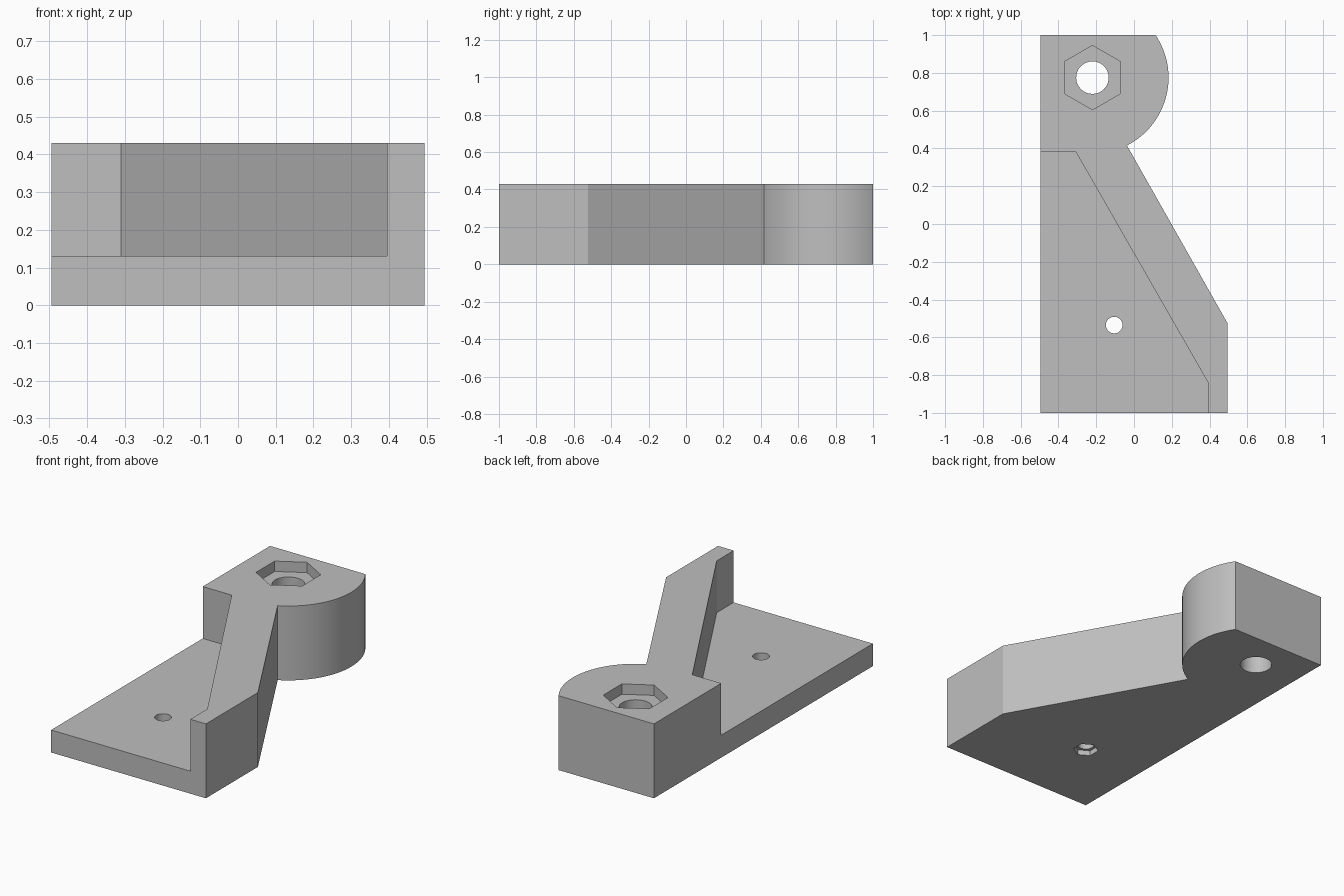
import bpy, bmesh
from math import sin, cos, pi, atan2

cube = bpy.data.objects.get("Cube")
if cube:
    bpy.data.objects.remove(cube, do_unlink=True)

HEIGHT = 0.43
PLATE = 0.13
BOSS = (-0.22, 0.775)
SCREW = (-0.105, -0.535)

grey = bpy.data.materials.new("Plain grey")
grey.use_nodes = True
grey.diffuse_color = (0.52, 0.52, 0.52, 1)
grey.node_tree.nodes["Principled BSDF"].inputs["Base Color"].default_value = grey.diffuse_color


def prism(name, outline, z0, z1):
    """Extrude a counter-clockwise outline from z0 to z1."""
    bm = bmesh.new()
    base = bm.faces.new([bm.verts.new((x, y, z0)) for x, y in outline])
    ext = bmesh.ops.extrude_face_region(bm, geom=[base])
    top = [v for v in ext["geom"] if isinstance(v, bmesh.types.BMVert)]
    bmesh.ops.translate(bm, verts=top, vec=(0, 0, z1 - z0))
    bmesh.ops.recalc_face_normals(bm, faces=bm.faces)
    mesh = bpy.data.meshes.new(name)
    bm.to_mesh(mesh)
    bm.free()
    mesh.materials.append(grey)
    obj = bpy.data.objects.new(name, mesh)
    bpy.context.collection.objects.link(obj)
    return obj


def arc(centre, radius, a0, a1, steps):
    angles = [a0 + (a1 - a0) * i / steps for i in range(steps + 1)]
    return [(centre[0] + radius * cos(a), centre[1] + radius * sin(a)) for a in angles]


def polygon(centre, radius, sides):
    return arc(centre, radius, pi / 2, pi / 2 + 2 * pi, sides)[:-1]


# Full-height body: base, slanted wall and rounded boss in one outline
boss_arc = arc(BOSS, 0.403, atan2(-0.36, 0.183), atan2(0.225, 0.334), 32)
boss_arc[-1] = (boss_arc[-1][0], 1.0)
outline = [(-0.495, -1), (0.495, -1), (0.495, -0.525)] + boss_arc + [(-0.495, 1)]
bracket = prism("bracket", outline, 0, HEIGHT)

# Cutters: open shelf, bolt hole with nut pocket, screw hole with nut pocket below
shelf = [(-0.6, -1.1), (0.395, -1.1), (0.395, -0.845), (-0.31, 0.385), (-0.6, 0.385)]
cutters = [
    prism("shelf_cutter", shelf, PLATE, 0.6),
    prism("bolt_hole_cutter", polygon(BOSS, 0.086, 48), -0.1, 0.6),
    prism("bolt_nut_cutter", polygon(BOSS, 0.17, 6), HEIGHT - 0.06, 0.6),
    prism("screw_hole_cutter", polygon(SCREW, 0.044, 32), -0.1, 0.6),
    prism("screw_nut_cutter", polygon(SCREW, 0.068, 6), -0.1, 0.03),
]

bpy.ops.object.select_all(action="DESELECT")
bpy.context.view_layer.objects.active = bracket
bracket.select_set(True)
for cutter in cutters:
    cutter.hide_render = True
    mod = bracket.modifiers.new(cutter.name, "BOOLEAN")
    mod.operation = "DIFFERENCE"
    mod.solver = "EXACT"
    mod.object = cutter
    bpy.ops.object.modifier_apply(modifier=mod.name)
    bpy.data.objects.remove(cutter, do_unlink=True)

# Smooth round walls, crisp corners
bpy.ops.object.shade_smooth_by_angle(angle=pi / 9)
